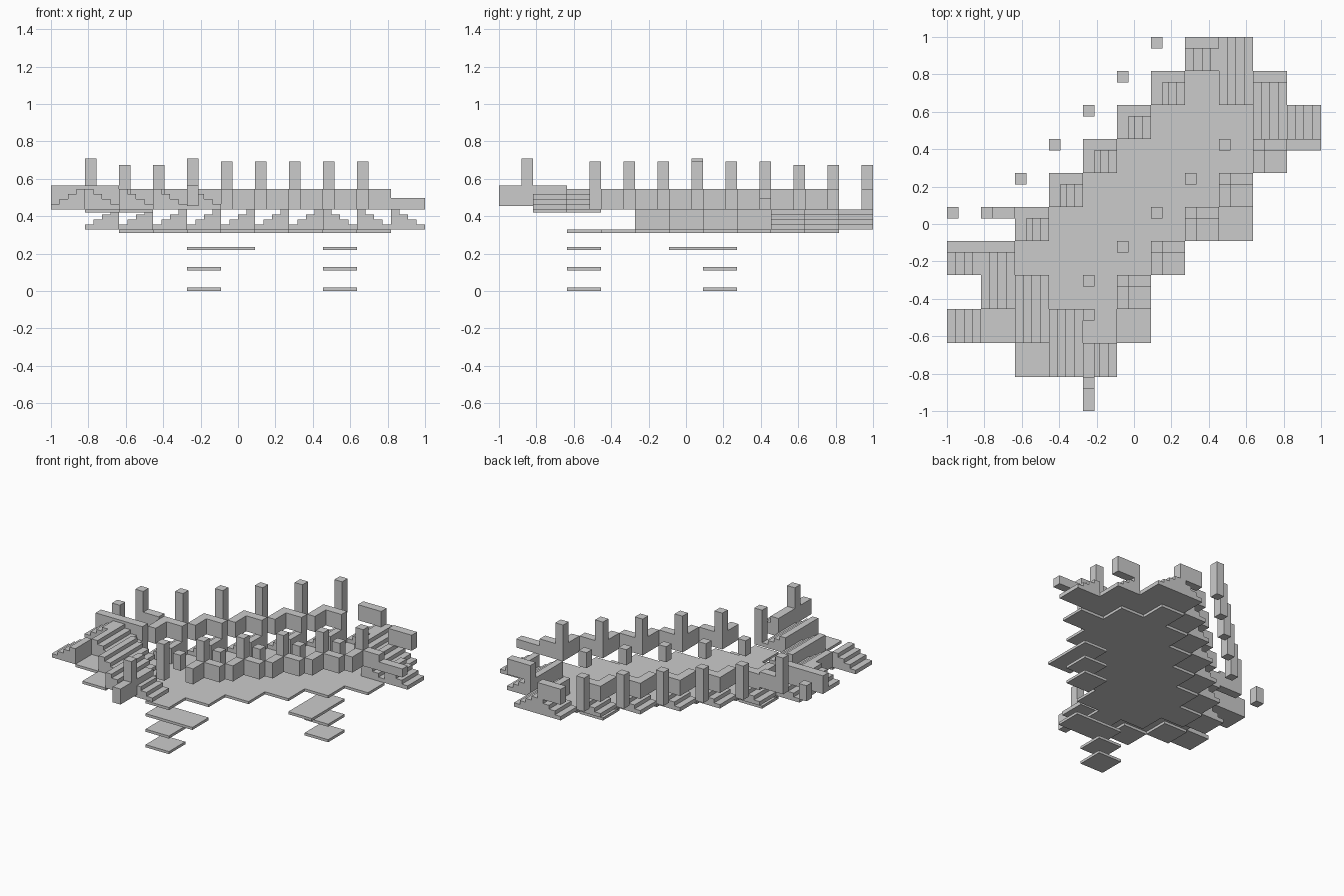
import bpy

if "Cube" in bpy.data.objects:
    bpy.data.objects.remove(bpy.data.objects["Cube"])

U = 2 / 11          # grid cell
H = U / 10          # thin height unit
T = U / 3           # wall and post thickness


def gx(i):
    return -1 + i * U


def make(name, verts, faces):
    me = bpy.data.meshes.new(name)
    me.from_pydata(verts, [], faces)
    ob = bpy.data.objects.new(name, me)
    bpy.context.collection.objects.link(ob)
    return ob


def prism(name, profile, y0, y1):
    """Extrude a counter-clockwise xz profile (seen from the front) along y."""
    n = len(profile)
    verts = [(x, y0, z) for x, z in profile] + [(x, y1, z) for x, z in profile]
    faces = [list(range(n)), list(range(2 * n - 1, n - 1, -1))]
    faces += [[(k + 1) % n, k, n + k, n + (k + 1) % n] for k in range(n)]
    return make(name, verts, faces)


def box(name, x0, x1, y0, y1, a, b):
    return prism(name, [(x0, a * H), (x1, a * H), (x1, b * H), (x0, b * H)], y0, y1)


def tile(name, i, j, a):
    box(name, gx(i), gx(i + 1), gx(j), gx(j + 1), a, a + 1)


def stair(name, i, j, a, rise, length=1):
    """Four solid steps in one cell, rising towards +x (1) or -x (-1)."""
    w, h = U / 4, 6 * H / 4
    pts = [(U, 0)]
    for k in range(4, 0, -1):
        pts += [(k * w, k * h), ((k - 1) * w, k * h)]
    pts.append((0, 0))
    if rise < 0:
        pts = [(U - x, z) for x, z in reversed(pts)]
    prism(name, [(gx(i) + x, a * H + z) for x, z in pts], gx(j), gx(j + length))


def wall_back(name, i, j, a, b):
    box(name, gx(i), gx(i + 1), gx(j + 1) - T, gx(j + 1), a, b)


def wall_left(name, i, j, a, b, trim=0):
    box(name, gx(i), gx(i) + T, gx(j), gx(j + 1) - trim, a, b)


def post(name, i, j, a, b):
    box(name, gx(i), gx(i) + T, gx(j + 1) - T, gx(j + 1), a, b)


def corner_wall(name, i, j, a, b):
    wall_back(name + "_back", i, j, a, b)
    wall_left(name + "_side", i, j, a, b, T)


# Main floor: one zigzag slab, made row by row
for j in range(2, 10):
    cells = [i for i in range(2, 10) if abs(i - j) <= 2 and 6 <= i + j <= 16]
    box("floor_row", gx(cells[0]), gx(cells[-1] + 1), gx(j), gx(j + 1), 17, 18)

# Hanging landings below the floor
for level in (0, 6):
    tile("landing", 4, 2, level)
    tile("landing", 8, 6, level)
box("landing_wide", gx(4), gx(6), gx(2), gx(3), 12, 13)
box("landing_long", gx(8), gx(9), gx(5), gx(7), 12, 13)

# Back row: stairs, corner walls and free standing posts
for i in range(1, 7):
    stair("back_stair", i, i + 3, 18, 1)
    if i > 1:
        corner_wall("back_wall", i, i + 3, 24, 30)
        post("back_post", i, i + 4, 24, 37)
stair("back_stair_end", 7, 10, 18, 1)
wall_back("back_wall_end", 7, 10, 24, 30)

# Front row: corner walls, tall posts and inner stubs
for i in range(4, 10):
    if i > 4:
        corner_wall("front_wall", i, i - 2, 24, 30)
        post("front_stub", i - 1, i - 2, 24, 30)
    post("front_post", i, i - 2, 24 if i == 4 else 30, 38)

# Right end: low stairs going down to the right
stair("right_stair", 8, 9, 18, -1, 2)
stair("right_stair", 9, 8, 18, -1, 2)
stair("right_stair_outer", 10, 8, 18, -1)
wall_back("right_wall", 9, 9, 24, 30)
wall_back("right_low_wall", 10, 7, 24, 27.3)

# Left end: raised platform tiles and stairs
tile("platform", 1, 2, 23)
tile("platform", 2, 1, 23)
for i, j, n in ((1, 3, 2), (2, 2, 2), (3, 1, 2), (4, 1, 1)):
    stair("left_stair", i, j, 24, -1, n)
stair("left_stair_outer", 0, 2, 24, 1)
stair("left_stair_outer", 0, 4, 24, 1)
for i in (0, 1):
    wall_back("left_wall", i, 4, 25, 31)
wall_back("left_wall_end", 1, 5, 25, 31)
post("left_tall_post", 1, 5, 31, 39)
post("left_stub", 0, 5, 25, 31)

# Front end wall with tall post
for j in (0, 1):
    wall_left("front_end_wall", 4, j, 25, 31)
post("front_end_post", 4, 0, 31, 39)
